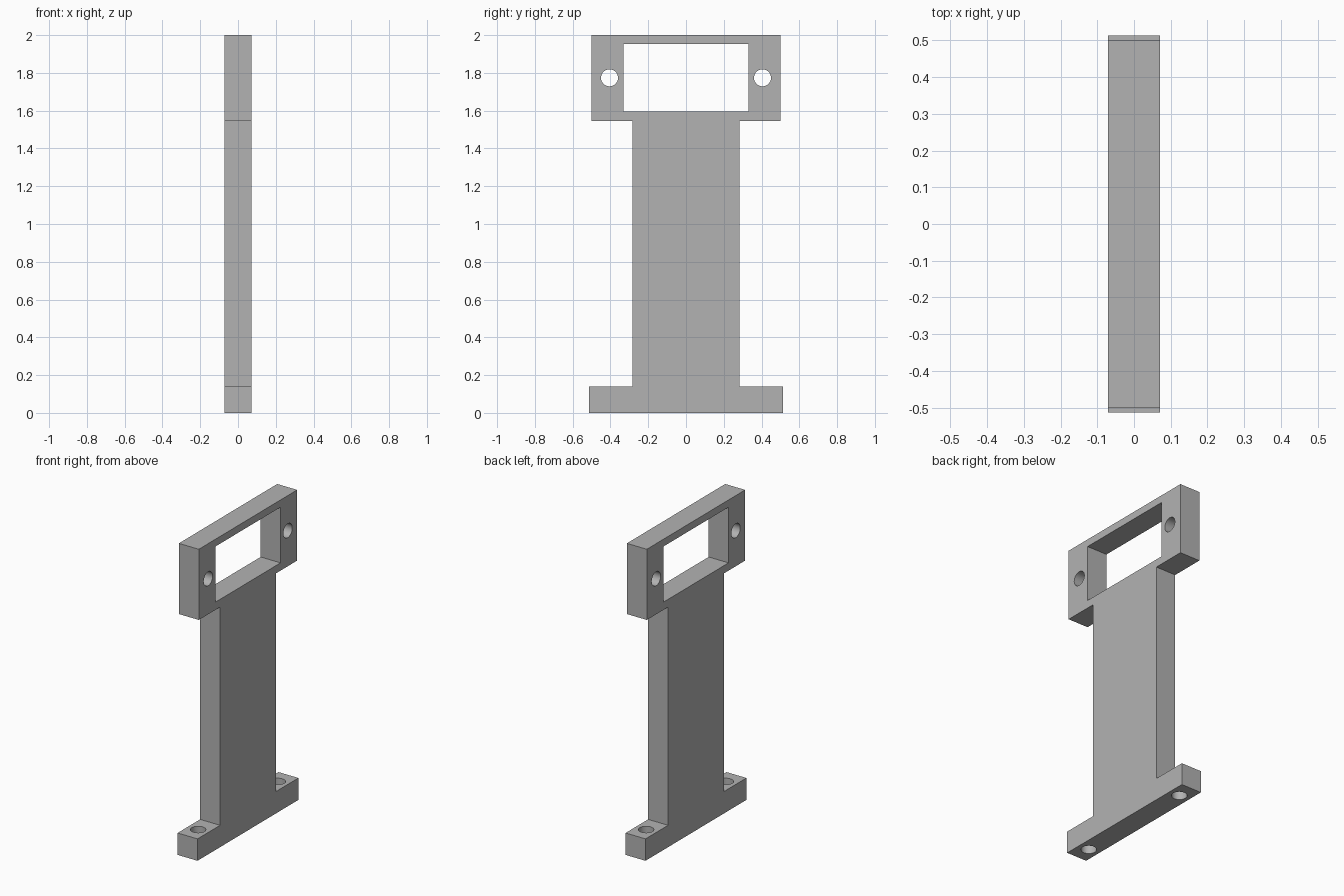
import bpy, bmesh, math

# Remove only the default cube
cube = bpy.data.objects.get("Cube")
if cube:
    bpy.data.objects.remove(cube, do_unlink=True)

HALF_THICK = 0.071
HOLE_RADIUS = 0.045

grey = bpy.data.materials.new("plain grey")
grey.use_nodes = True
colour = (0.45, 0.45, 0.45, 1)
grey.diffuse_color = colour
grey.node_tree.nodes["Principled BSDF"].inputs["Base Color"].default_value = colour


def extrude_profile(name, half):
    """Mirror a (y, z) half outline and extrude it along x."""
    outline = half + [(-y, z) for y, z in reversed(half)]
    bm = bmesh.new()
    face = bm.faces.new([bm.verts.new((-HALF_THICK, y, z)) for y, z in outline])
    out = bmesh.ops.extrude_face_region(bm, geom=[face])
    verts = [v for v in out["geom"] if isinstance(v, bmesh.types.BMVert)]
    bmesh.ops.translate(bm, verts=verts, vec=(2 * HALF_THICK, 0, 0))
    bmesh.ops.recalc_face_normals(bm, faces=bm.faces)
    mesh = bpy.data.meshes.new(name)
    bm.to_mesh(mesh)
    bm.free()
    mesh.materials.append(grey)
    obj = bpy.data.objects.new(name, mesh)
    bpy.context.collection.objects.link(obj)
    return obj


def cut(target, cutter):
    """Subtract the cutter, then discard it."""
    cutter.hide_render = True
    mod = target.modifiers.new("cut", "BOOLEAN")
    mod.operation = "DIFFERENCE"
    mod.solver = "EXACT"
    mod.object = cutter
    bpy.ops.object.select_all(action="DESELECT")
    target.select_set(True)
    bpy.context.view_layer.objects.active = target
    bpy.ops.object.modifier_apply(modifier=mod.name)
    bpy.data.objects.remove(cutter, do_unlink=True)


def drill(target, location, rotation):
    bpy.ops.mesh.primitive_cylinder_add(vertices=48, radius=HOLE_RADIUS, depth=0.4,
                                        location=location, rotation=rotation)
    drill_bit = bpy.context.object
    drill_bit.data.materials.append(grey)
    cut(target, drill_bit)


# Bracket body: foot, column and head in one outline
bracket = extrude_profile("bracket", [
    (0.513, 0), (0.513, 0.141), (0.284, 0.141),
    (0.284, 1.545), (0.5, 1.545), (0.5, 2)])

# Rectangular window in the head
bpy.ops.mesh.primitive_cube_add(size=1, location=(0, 0, 1.774))
window = bpy.context.object
window.scale = (0.4, 0.662, 0.358)
window.data.materials.append(grey)
cut(bracket, window)

# Screw holes through the head and the foot
for side in (-1, 1):
    drill(bracket, (0, side * 0.405, 1.774), (0, math.pi / 2, 0))
    drill(bracket, (0, side * 0.405, 0.07), (0, 0, 0))

bpy.ops.object.shade_smooth_by_angle(angle=math.radians(30))
